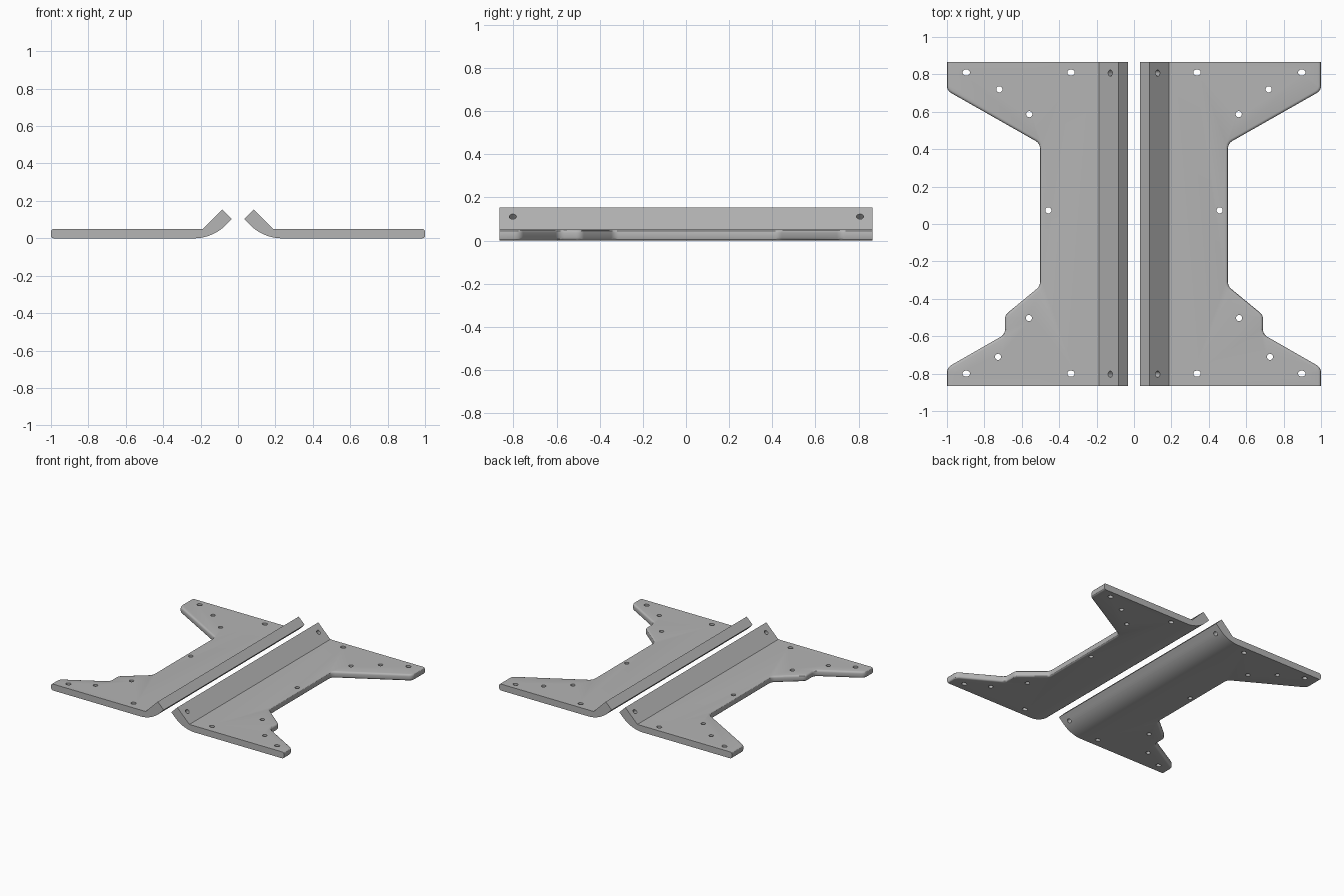
import bpy, bmesh, math
from mathutils import Vector, Matrix

if "Cube" in bpy.data.objects:
    bpy.data.objects.remove(bpy.data.objects["Cube"])

THICK, END_Y, SEAM = 0.05, 0.865, 0.27

grey = bpy.data.materials.new("plain grey")
grey.diffuse_color = (0.46, 0.46, 0.46, 1)
grey.use_nodes = True
grey.node_tree.nodes["Principled BSDF"].inputs["Base Color"].default_value = grey.diffuse_color

# Plate outline: two end points, then stepped outer edge, with rounded corners
OUTLINE = [(SEAM, -END_Y), (1, -END_Y), (1, -0.768), (0.69, -0.59), (0.69, -0.487),
           (0.503, -0.333), (0.503, 0.431), (1, 0.713), (1, END_Y), (SEAM, END_Y)]
ROUND_HOLES = [(0.72, 0.72), (0.56, 0.587), (0.458, 0.073), (0.562, -0.503), (0.727, -0.71)]
SLOT_HOLES = [(x, y) for x in (0.337, 0.897) for y in (0.81, -0.80)]


def arc(prev, corner, nxt, radius, steps):
    """Points of a fillet that replaces a sharp 2D corner."""
    p, c, n = Vector(prev), Vector(corner), Vector(nxt)
    a, b = (p - c).normalized(), (n - c).normalized()
    half = a.angle(b) / 2
    centre = c + (a + b).normalized() * radius / math.sin(half)
    start = c + a * radius / math.tan(half) - centre
    end = c + b * radius / math.tan(half) - centre
    sweep = start.angle_signed(end)  # clockwise positive
    return [centre + Matrix.Rotation(-sweep * i / steps, 2) @ start for i in range(steps + 1)]


def extrude(bm, points, vec):
    """Closed prism from a ring of 3D points."""
    face = bm.faces.new([bm.verts.new(p) for p in points])
    geo = bmesh.ops.extrude_face_region(bm, geom=[face], use_keep_orig=True)["geom"]
    bmesh.ops.translate(bm, vec=vec, verts=[g for g in geo if isinstance(g, bmesh.types.BMVert)])


def at_seam(item):
    return all(abs(v.co.x - SEAM) < 1e-4 for v in item.verts)


def make_object(name, bm, side):
    bmesh.ops.scale(bm, vec=(side, 1, 1), verts=bm.verts)
    bmesh.ops.recalc_face_normals(bm, faces=bm.faces)
    mesh = bpy.data.meshes.new(name)
    bm.to_mesh(mesh)
    bm.free()
    mesh.materials.append(grey)
    obj = bpy.data.objects.new(name, mesh)
    bpy.context.collection.objects.link(obj)
    return obj


def bracket(name, side):
    bm = bmesh.new()
    # Flat plate
    ring = OUTLINE[:2]
    for i in range(2, 8):
        ring = ring + arc(OUTLINE[i - 1], OUTLINE[i], OUTLINE[i + 1], 0.045, 5)
    ring = ring + OUTLINE[8:]
    extrude(bm, [(p[0], p[1], 0) for p in ring], (0, 0, THICK))
    # Softened rims along the outer edge only
    rims = []
    for e in bm.edges:
        a, b = (v.co for v in e.verts)
        on_end = abs(a.y - b.y) < 1e-4 and abs(abs(a.y) - END_Y) < 1e-4
        if abs(a.z - b.z) < 1e-4 and not on_end and not at_seam(e):
            rims.append(e)
    bmesh.ops.bevel(bm, geom=rims, offset=0.014, segments=3, profile=0.5, affect='EDGES')
    # Bent inner flange, curved underneath with a sharp crease on top
    profile = [(SEAM, 0)] + arc((SEAM, 0), (0.136, 0), (0.033, 0.103), 0.24, 14)
    profile += [(0.033, 0.103), (0.084, 0.154), (0.188, THICK), (SEAM, THICK)]
    extrude(bm, [(p[0], -END_Y, p[1]) for p in profile], (0, 2 * END_Y, 0))
    # Weld plate and flange into one sheet
    bmesh.ops.delete(bm, geom=[f for f in bm.faces if at_seam(f)], context='FACES_ONLY')
    bmesh.ops.remove_doubles(bm, verts=bm.verts, dist=1e-4)
    bmesh.ops.dissolve_edges(bm, edges=[e for e in bm.edges if at_seam(e)], use_verts=True)
    return make_object(name, bm, side)


def drill(name, side):
    bm = bmesh.new()

    def hole(matrix):
        bmesh.ops.create_cone(bm, cap_ends=True, segments=20, radius1=0.0165,
                              radius2=0.0165, depth=0.3, matrix=matrix)
    # Round and slightly oval holes in the plate
    for x, y in ROUND_HOLES:
        hole(Matrix.Translation((x, y, 0)))
    for x, y in SLOT_HOLES:
        hole(Matrix.Translation((x, y, 0)) @ Matrix.Diagonal((1.2, 1, 1, 1)))
    # Holes square to the flange
    for y in (0.807, -0.803):
        hole(Matrix.Translation((0.127, y, 0.111)) @ Matrix.Rotation(math.pi / 4, 4, 'Y'))
    return make_object(name, bm, side)


for label, side in (("left", -1), ("right", 1)):
    plate = bracket(label + "_bent_plate", side)
    cutter = drill(label + "_hole_cutter", side)
    cutter.hide_render = True
    mod = plate.modifiers.new("holes", 'BOOLEAN')
    mod.operation, mod.solver, mod.object = 'DIFFERENCE', 'EXACT', cutter
    bpy.ops.object.select_all(action='DESELECT')
    plate.select_set(True)
    bpy.context.view_layer.objects.active = plate
    bpy.ops.object.modifier_apply(modifier=mod.name)
    bpy.data.objects.remove(cutter)
    bpy.ops.object.shade_smooth_by_angle(angle=math.radians(30))
